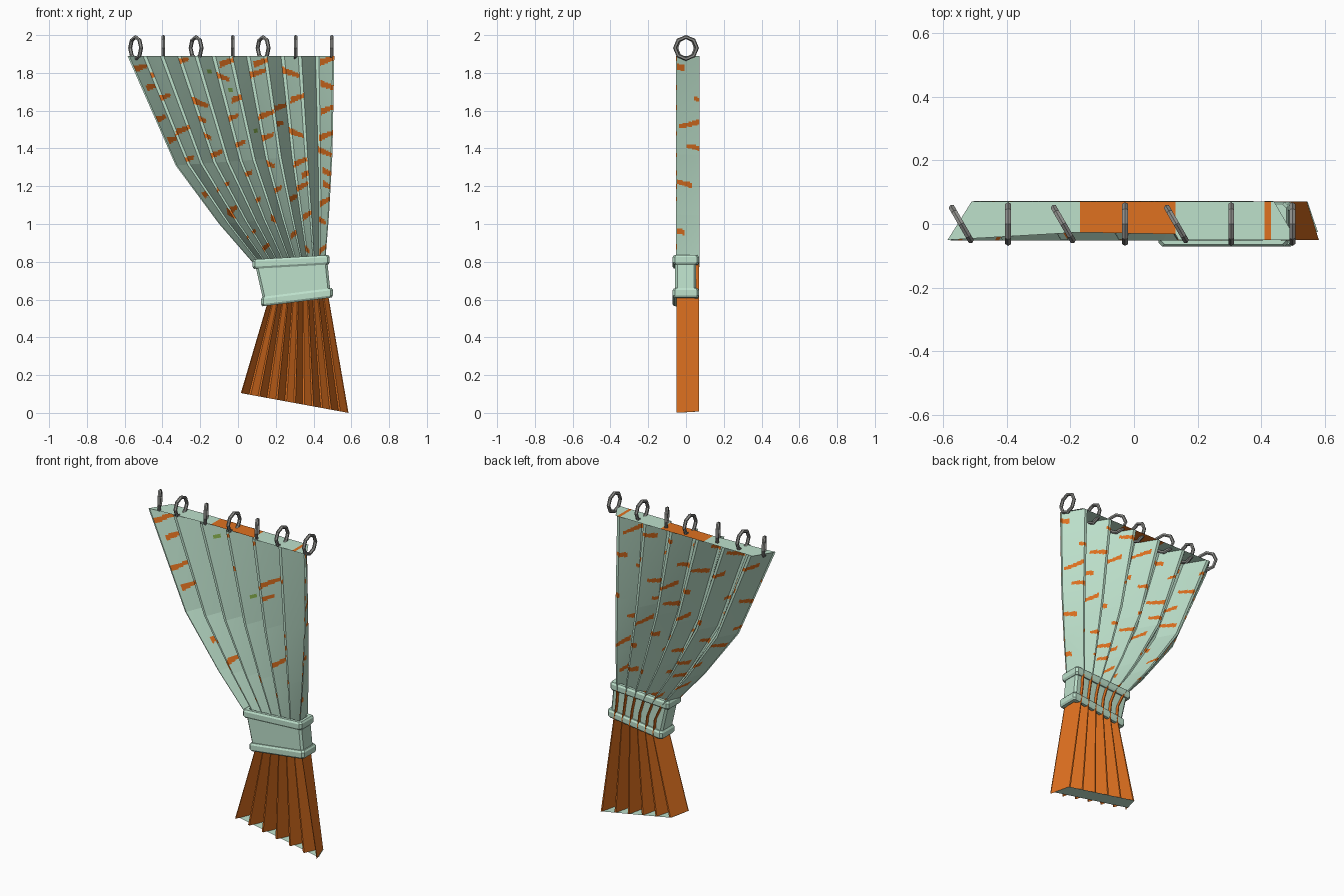
import bpy, math

if "Cube" in bpy.data.objects:
    bpy.data.objects.remove(bpy.data.objects["Cube"])

def mat(name, rgb):
    m = bpy.data.materials.new(name)
    m.diffuse_color = (*rgb, 1)
    m.use_nodes = True
    m.node_tree.nodes["Principled BSDF"].inputs["Base Color"].default_value = m.diffuse_color
    return m

MINT = mat("mint_cloth", (0.51, 0.75, 0.60))
ORANGE = mat("orange_cloth", (0.74, 0.165, 0.014))
GREEN = mat("leaf_green", (0.25, 0.45, 0.08))
GREY = mat("grey_metal", (0.28, 0.28, 0.265))

def make(name, verts, faces, mats, idx=None):
    me = bpy.data.meshes.new(name)
    me.from_pydata(verts, [], faces)
    for m in mats:
        me.materials.append(m)
    if idx:
        me.polygons.foreach_set("material_index", idx)
    me.update()
    ob = bpy.data.objects.new(name, me)
    bpy.context.collection.objects.link(ob)
    return ob

FRONT, BACK, TEETH = -0.05, 0.07, 6

# pleat cross-section: (position across, depth) for six teeth
def pleat_points(n):
    keys = [(0, FRONT), (.05, FRONT), (.45, BACK), (.55, BACK), (.95, FRONT), (1, FRONT)]
    pts = []
    for k in range(TEETH):
        for (a, ya), (b, yb) in zip(keys, keys[1:]):
            steps = n if ya != yb else max(1, n // 5)
            for i in range(steps):
                f = i / steps
                pts.append((k + a + (b - a) * f, ya + (yb - ya) * f))
    return pts + [(TEETH, FRONT)]

# rows: left x, left z, right x, right z
def interpolate(rows, step):
    out = []
    for r, q in zip(rows, rows[1:]):
        n = max(1, int(abs(r[1] + r[3] - q[1] - q[3]) / 2 / step))
        out += [tuple(a + (b - a) * i / n for a, b in zip(r, q)) for i in range(n)]
    return out + [rows[-1]]

# one tapered carrot, d across and e down from its middle
def carrot(d, e, half, tilt, thick=0.018):
    e += tilt * d
    return abs(d) < half and abs(e) < thick * (0.8 - d / half * 0.2)

# front print spots (x, z) on the left-facing pleat sides
SPOTS = [(-.49, 1.80), (-.31, 1.86), (-.40, 1.67), (-.09, 1.78), (-.05, 1.86), (.10, 1.80),
         (.28, 1.80), (.32, 1.67), (.13, 1.86), (.48, 1.73), (.48, 1.87), (.01, 1.67),
         (-.20, 1.64), (.15, 1.58), (-.04, 1.56), (-.21, 1.56), (.48, 1.61), (-.29, 1.50),
         (-.18, 1.47), (0, 1.42), (.15, 1.46), (.31, 1.48), (.47, 1.47), (-.12, 1.37),
         (.46, 1.38), (-.27, 1.34), (.33, 1.33), (.16, 1.32), (.04, 1.26), (.37, 1.27),
         (.48, 1.27), (-.08, 1.20), (.34, 1.20), (.48, 1.20), (.20, 1.18), (.09, 1.12),
         (-.03, 1.05), (.46, 1.12), (.37, 1.05), (.20, 1.02), (.30, .95), (.07, .95),
         (.44, 1.02), (.15, .88), (.45, .87), (.36, .87)]
# fewer spots (across, down) on the right-facing sides, and leaf specks
SIDE_SPOTS = [(.25, .06), (.35, .16), (.2, .33), (.33, .44), (1.2, .81), (.4, .73),
              (4.24, .27), (4.1, .36), (4.25, .75)]
LEAVES = [(3.27, .395), (2.26, .08), (2.75, .18)]

def front_print(t, s, x, pitch):
    z = 1.89 - s
    if any(abs(t - a) < .07 and abs(s - b) < .012 for a, b in LEAVES):
        return 2
    if .05 < t % 1 < .45:
        return int(any(carrot(t - a, s - b, .2, .05, .016) for a, b in SIDE_SPOTS))
    return int(any(carrot((x - a) / pitch, b - z, .26, .06 if i % 3 else -.06)
                   for i, (a, b) in enumerate(SPOTS) if abs(z - b) < .05))

# back print: staggered shorter carrots
def back_print(t, s, x, pitch):
    row = math.floor(s / 0.145)
    u = t + 0.4 * (row % 2) + 0.13 * (row % 3)
    col = math.floor(u / 0.8)
    e = s - (row + .5) * 0.145 + 0.02 * ((col * 2 + row) % 3 - 1)
    return int(carrot(u - (col + .5) * 0.8, e, .19, .07 if (row + col) % 3 else -.07, .016))

def pleated(name, rows, n, step, mats, rule=None, shift=0.0):
    pts, rows = pleat_points(n), interpolate(rows, step)
    verts, faces, idx = [], [], []
    w = len(pts)
    for xl, zl, xr, zr in rows:
        for t, y in pts:
            f = t / TEETH
            verts.append((xl + (xr - xl) * f, y + shift, zl + (zr - zl) * f))
    for j in range(len(rows) - 1):
        pitch = (rows[j][2] - rows[j][0]) / TEETH
        for i in range(w - 1):
            q = (j * w + i, j * w + i + 1, (j + 1) * w + i + 1, (j + 1) * w + i)
            faces.append(q if shift > 0 else q[::-1])
            x, z = ((verts[q[0]][a] + verts[q[2]][a]) / 2 for a in (0, 2))
            idx.append(rule((pts[i][0] + pts[i + 1][0]) / 2, 1.89 - z, x, pitch) if rule else 0)
    return make(name, verts, faces, mats, idx)

# upper curtain (front and back cloth) and lower skirt
UPPER = [(-.585, 1.89, .51, 1.89), (-.33, 1.31, .50, 1.37),
         (-.10, 1.0, .482, 1.05), (.10, .77, .462, .80)]
pleated("curtain_front", UPPER, 12, 0.007, [MINT, ORANGE, GREEN], front_print, -.002)
pleated("curtain_back", UPPER, 12, 0.007, [MINT, ORANGE], back_print, .002)
pleated("skirt", [(.10, .77, .462, .80), (.145, .68, .465, .71),
                  (.155, .58, .478, .62), (.015, .105, .585, 0)], 1, 9, [ORANGE])

# closing faces at the top and the bottom
top = [(-.585, FRONT), (-.17, -.026), (.13, -.032), (.14, FRONT), (.41, FRONT), (.43, FRONT),
       (.51, FRONT), (-.51, BACK), (-.17, BACK), (.13, BACK), (.14, BACK), (.41, BACK),
       (.43, BACK), (.44, BACK)]
make("top_closure", [(x, y, 1.89) for x, y in top],
     [(i, i + 1, i + 8, i + 7) for i in range(6)], [MINT, ORANGE], [0, 1, 0, 0, 1, 0])
make("bottom_closure", [(.025, -.025, .103), (.055, BACK, .0976),
                        (.545, BACK, .0074), (.577, -.025, .0015)], [(0, 1, 2, 3)], [MINT])

# tie band: chamfered rectangular loops swept through a profile
def loop(xl, zl, xr, zr, off, dz, back=0.056, c=0.012):
    x0, x1, y0, y1 = xl - off, xr + off, -0.058 - off, back + off
    plan = [(x0 + c, y0), (x1 - c, y0), (x1, y0 + c), (x1, y1 - c),
            (x1 - c, y1), (x0 + c, y1), (x0, y1 - c), (x0, y0 + c)]
    return [(x, y, zl + (zr - zl) * (x - xl) / (xr - xl) + dz) for x, y in plan]

def sweep(name, loops, closed):
    verts = [p for l in loops for p in l]
    n, faces = len(loops), []
    for j in range(n if closed else n - 1):
        a, b = j * 8, (j + 1) % n * 8
        faces += [(a + i, a + (i + 1) % 8, b + (i + 1) % 8, b + i) for i in range(8)]
    make(name, verts, faces, [MINT])

TOP, LOW = (.09, .788, .472, .81), (.135, .59, .49, .635)
sweep("tie_band", [loop(*LOW, 0, 0, .054), loop(*TOP, 0, 0, .054)], False)
profile = [(-.012, -.025), (.006, -.025), (.013, -.014), (.013, .014), (.006, .025), (-.012, .025)]
for name, level in (("band_upper_trim", TOP), ("band_lower_trim", LOW)):
    sweep(name, [loop(*level, o, d) for o, d in profile], True)

# hanging rings, some turned
for i, (x, turn) in enumerate([(-.542, 30), (-.395, 0), (-.222, 30), (-.028, 0),
                               (.133, 30), (.305, 0), (.497, 0)]):
    bpy.ops.mesh.primitive_torus_add(major_segments=8, minor_segments=6, major_radius=0.058,
                                     minor_radius=0.0105, location=(x, 0.0, 1.932),
                                     rotation=(0, math.pi / 2, math.radians(turn)))
    ring = bpy.context.object
    ring.name = f"ring_{i + 1}"
    ring.data.materials.append(GREY)
